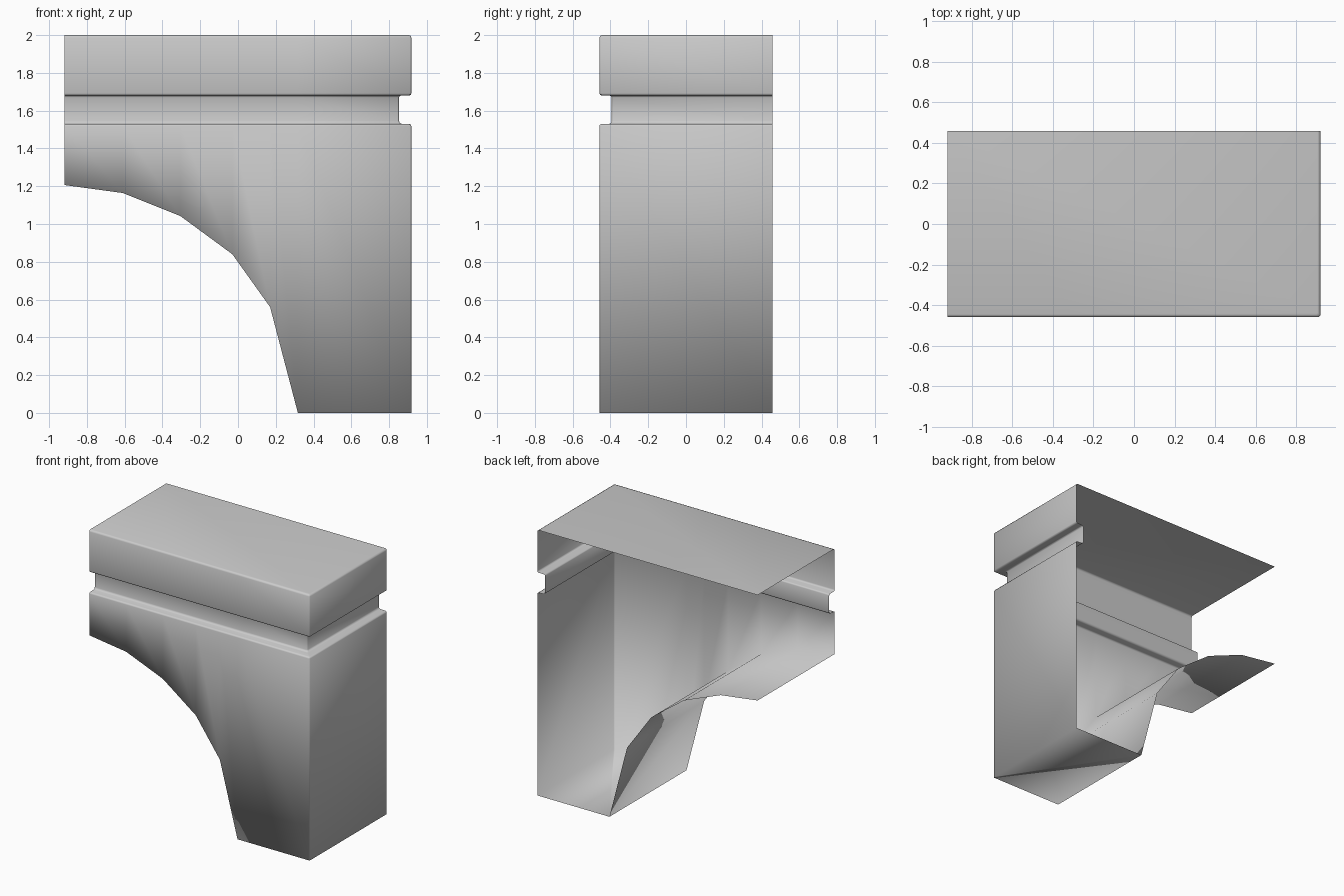
import bpy
import bmesh

if "Cube" in bpy.data.objects:
    bpy.data.objects.remove(bpy.data.objects["Cube"])

HX, HY, C = 0.918, 0.4585, 0.008   # half sizes and corner chamfer

# Wall section from top to bottom: (inset, z), including the recessed band
SECTION = [(0.014, 2.0), (0.004, 1.996), (0, 1.986),
           (0, 1.692), (0.003, 1.684), (0.012, 1.68),
           (0.055, 1.68), (0.062, 1.677), (0.065, 1.67),
           (0.065, 1.545), (0.062, 1.536), (0.052, 1.53),
           (0.012, 1.53), (0.003, 1.526), (0, 1.518)]

# Faceted arch curve in x, z
ARCH = [(-HX, 1.206), (-0.61, 1.164), (-0.305, 1.042),
        (-0.03, 0.84), (0.17, 0.56), (0.317, 0.0)]

bm = bmesh.new()


def column(x, y, ix, iy, foot):
    """Vertical row of wall vertices; (ix, iy) is the inward direction."""
    pts = SECTION + [(0, foot)]
    return [bm.verts.new((x + ix * d, y + iy * d, z)) for d, z in pts]


# Front and right walls, swept around the chamfered corner
cols = [column(x, -HY, 0, 1, z) for x, z in ARCH]
cols += [column(HX - C, -HY, -1, 1, 0), column(HX, -HY + C, -1, 1, 0),
         column(HX, HY, -1, 0, 0)]
for a, b in zip(cols, cols[1:]):
    for i in range(len(a) - 1):
        bm.faces.new((a[i], a[i + 1], b[i + 1], b[i]))

# Top
back_left = bm.verts.new((-HX, HY, 2.0))
bm.faces.new([c[0] for c in cols] + [back_left])

# Arch underside
back = [bm.verts.new((x, HY, z)) for x, z in ARCH]
for j in range(len(ARCH) - 1):
    bm.faces.new((cols[j][-1], back[j], back[j + 1], cols[j + 1][-1]))

# Foot of the pier
bm.faces.new([cols[5][-1], back[5], cols[8][-1], cols[7][-1], cols[6][-1]])

for f in bm.faces:
    f.smooth = True

mesh = bpy.data.meshes.new("arch_quarter_shell")
bm.to_mesh(mesh)
bm.free()
obj = bpy.data.objects.new("arch_quarter_shell", mesh)
bpy.context.collection.objects.link(obj)
